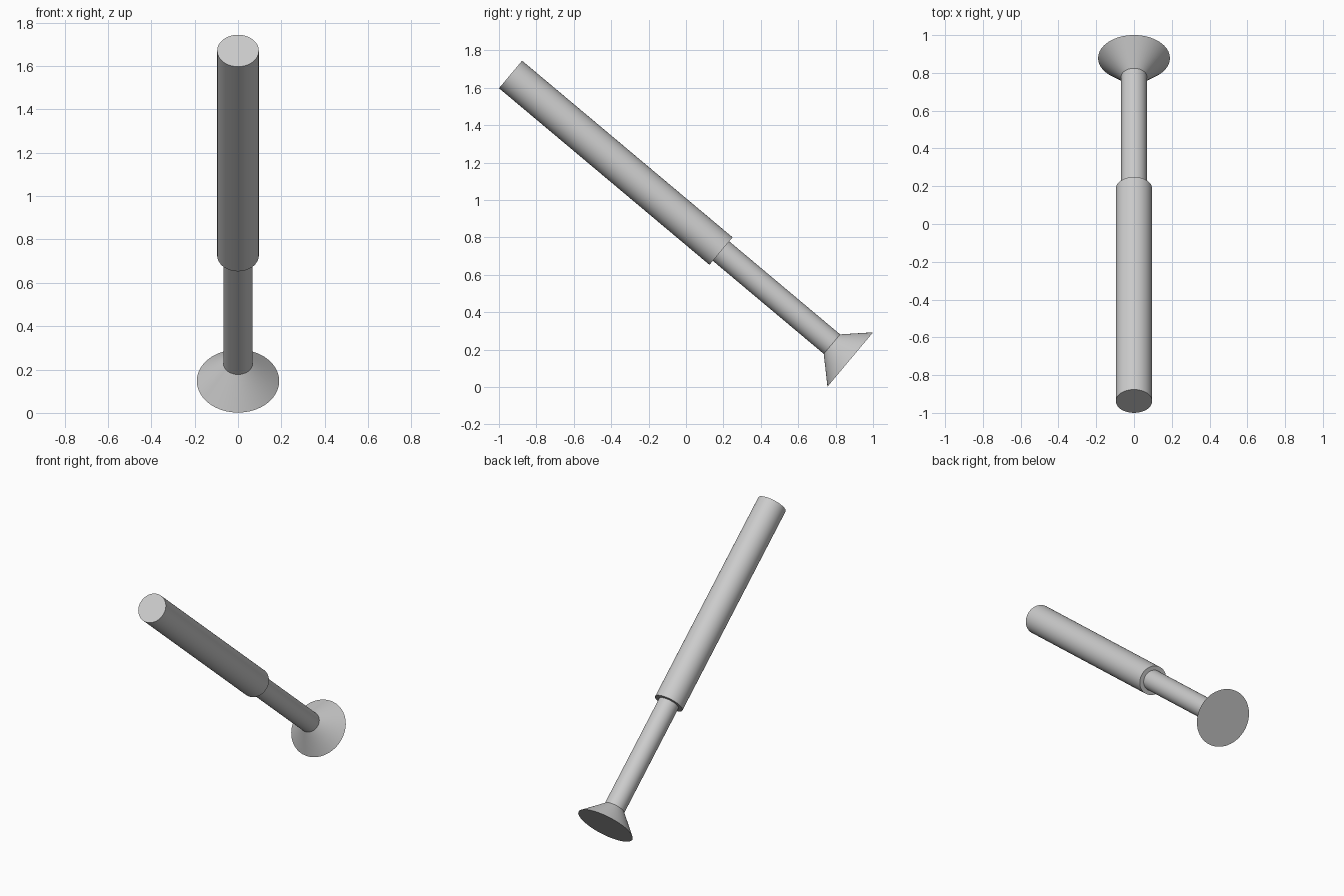
import bpy
import math
from mathutils import Vector

if "Cube" in bpy.data.objects:
    bpy.data.objects.remove(bpy.data.objects["Cube"])

# Shared axis, sloping 40 degrees down towards the back
TOP = Vector((0, -0.938, 1.671))
ANGLE = math.radians(40)
AXIS = Vector((0, math.cos(ANGLE), -math.sin(ANGLE)))

grey = bpy.data.materials.new("light_grey")
grey.diffuse_color = (0.6, 0.6, 0.6, 1)
grey.use_nodes = True
grey.node_tree.nodes["Principled BSDF"].inputs["Base Color"].default_value = grey.diffuse_color


def round_part(name, start, end, r_start, r_end):
    """Capped cylinder or cone between two distances along the axis."""
    bpy.ops.mesh.primitive_cone_add(
        vertices=64, radius1=r_start, radius2=r_end, depth=end - start,
        location=TOP + AXIS * (start + end) / 2,
        rotation=AXIS.to_track_quat('Z', 'X').to_euler())
    part = bpy.context.object
    part.name = name
    part.data.materials.append(grey)
    bpy.ops.object.shade_smooth_by_angle(angle=math.radians(30))
    return part


# Thick outer tube
round_part("outer_tube", 0, 1.469, 0.096, 0.096)
# Thinner rod sliding out of the tube
round_part("inner_rod", 1.40, 2.243, 0.068, 0.068)
# Flared foot with a flat base
round_part("flared_foot", 2.243, 2.371, 0.068, 0.19)
